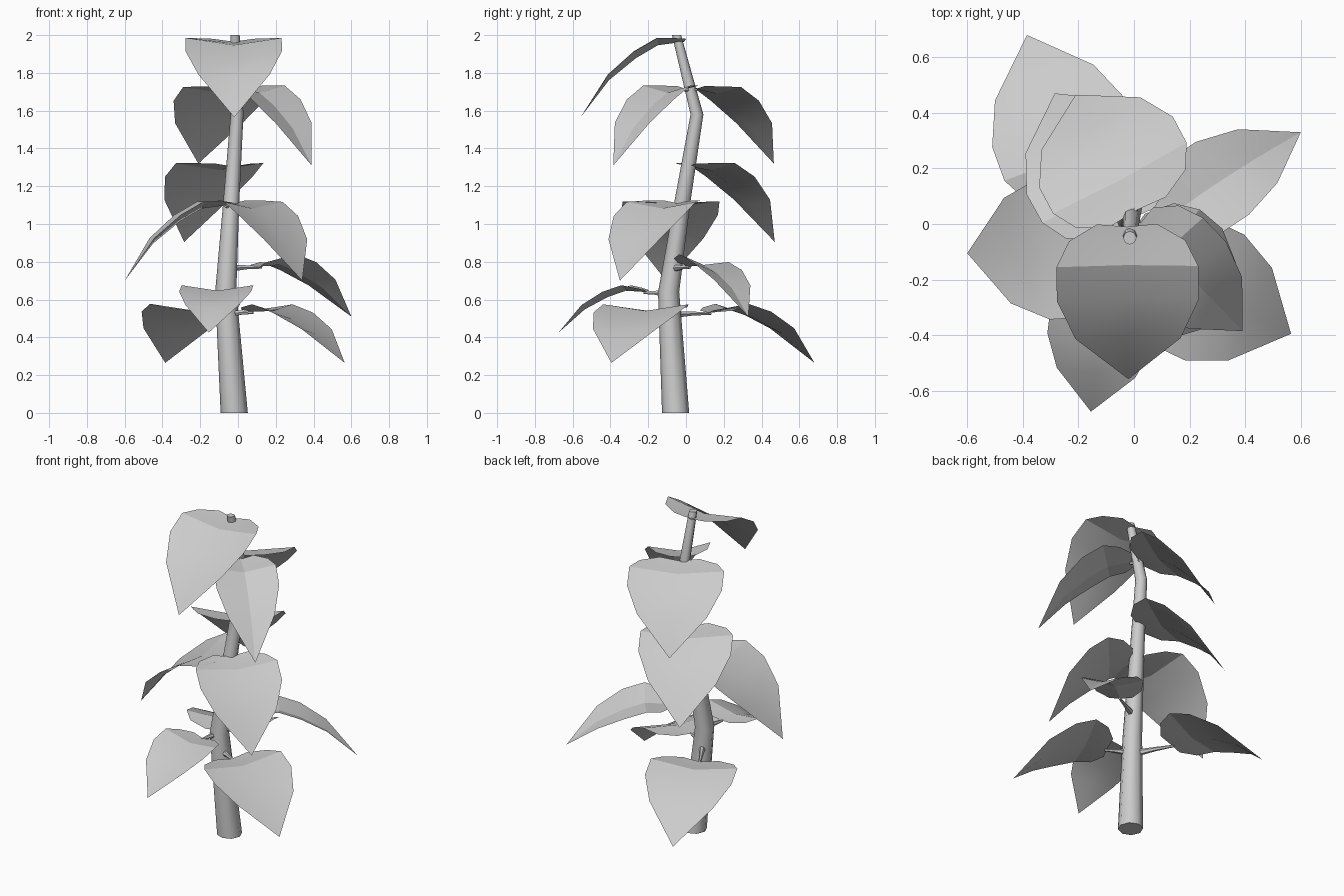
import bpy, bmesh, math
from mathutils import Vector, Matrix

if "Cube" in bpy.data.objects:
    bpy.data.objects.remove(bpy.data.objects["Cube"])

# Stem stations: x, y, z, radius
STEM = [(-0.02, -0.055, 0.0, 0.072), (-0.065, -0.092, 0.64, 0.056),
        (-0.037, -0.022, 1.1, 0.043), (-0.005, 0.058, 1.58, 0.034),
        (-0.015, -0.05, 2.0, 0.024)]

# Leaf template in chord lengths: along, up (midrib) and along, half width, up (margin)
RIB = [(0, 0), (.07, .038), (.18, .098), (.38, .118), (.65, .103)]
MARGIN = [(-.025, .42, .010), (.043, .82, .066), (.153, 1, .148), (.36, 1, .170), (.63, .74, .143)]

# Leaves: blade base, tip, half width, roll in degrees
LEAVES = [
    ((-.025, -.01, 1.965), (-.02, -.558, 1.565), .255, 0),
    ((.02, .00, 1.715), (.39, -.385, 1.31), .18, 0),
    ((.01, .05, 1.715), (-.21, .465, 1.32), .272, 0),
    ((-.03, .01, 1.305), (-.285, .47, .905), .265, 0),
    ((-.055, -.07, 1.10), (-.60, -.105, .70), .257, 0),
    ((-.02, -.045, 1.11), (.34, -.35, .70), .24, 0),
    ((.115, .015, .775), (.60, .33, .51), .163, -8),
    ((-.095, -.215, .64), (-.155, -.675, .425), .192, 0),
    ((.07, -.16, .535), (.565, -.395, .265), .25, 0),
    ((-.182, .12, .53), (-.385, .68, .265), .255, 0),
]


def finish(name, bm, angle):
    bmesh.ops.recalc_face_normals(bm, faces=bm.faces)
    me = bpy.data.meshes.new(name)
    bm.to_mesh(me)
    bm.free()
    ob = bpy.data.objects.new(name, me)
    bpy.context.collection.objects.link(ob)
    bpy.ops.object.select_all(action='DESELECT')
    ob.select_set(True)
    bpy.context.view_layer.objects.active = ob
    bpy.ops.object.shade_smooth_by_angle(angle=math.radians(angle))


def tube(name, stations, sides, flat=False):
    bm = bmesh.new()
    pts = [Vector(s[:3]) for s in stations]
    rings = []
    for i, p in enumerate(pts):
        d = pts[min(i + 1, len(pts) - 1)] - pts[max(i - 1, 0)]
        q = Matrix.Identity(3) if flat else d.to_track_quat('Z', 'Y').to_matrix()
        r = stations[i][3]
        rings.append([bm.verts.new(p + q @ Vector((r * math.cos(a), r * math.sin(a), 0)))
                      for a in [2 * math.pi * k / sides for k in range(sides)]])
    for a, b in zip(rings, rings[1:]):
        for k in range(sides):
            j = (k + 1) % sides
            bm.faces.new((a[k], a[j], b[j], b[k]))
    bm.faces.new(rings[0])
    bm.faces.new(rings[-1])
    finish(name, bm, 50)


def stem_at(z):
    for a, b in zip(STEM, STEM[1:]):
        if z <= b[2]:
            return Vector(a[:3]).lerp(Vector(b[:3]), (z - a[2]) / (b[2] - a[2]))


def leaf(name, base, tip, half, roll):
    base, tip = Vector(base), Vector(tip)
    chord = tip - base
    length = chord.length
    x = chord.normalized()
    y = Vector((0, 0, 1)).cross(x).normalized()
    rot = Matrix.Rotation(math.radians(roll), 3, x)
    y, z = rot @ y, rot @ x.cross(y)

    bm = bmesh.new()

    def vert(u, v, w):
        return bm.verts.new(base + x * u * length + y * v * half + z * w * length)

    rib = [vert(u, 0, w) for u, w in RIB]
    end = bm.verts.new(tip)
    for s in (-1, 1):
        edge = [vert(u, s * v, w) for u, v, w in MARGIN]
        for i in range(len(rib) - 1):
            f = (rib[i], rib[i + 1], edge[i + 1], edge[i])
            bm.faces.new(f if s < 0 else f[::-1])
        f = (rib[-1], end, edge[-1])
        bm.faces.new(f if s < 0 else f[::-1])
    # Sharp crease along the midrib
    finish(name, bm, 18)


# Main stem
tube("stem", STEM, 8, flat=True)

# Leaves with their stalks
for n, (base, tip, half, roll) in enumerate(LEAVES, 1):
    leaf(f"leaf_{n}", base, tip, half, roll)
    root = stem_at(base[2] - .01)
    mid = root.lerp(Vector(base), .6)
    out = Vector(base) + (Vector(tip) - Vector(base)) * .02
    tube(f"leaf_stalk_{n}", [(*root, .022), (*mid, .012), (*out, .007)], 6)
